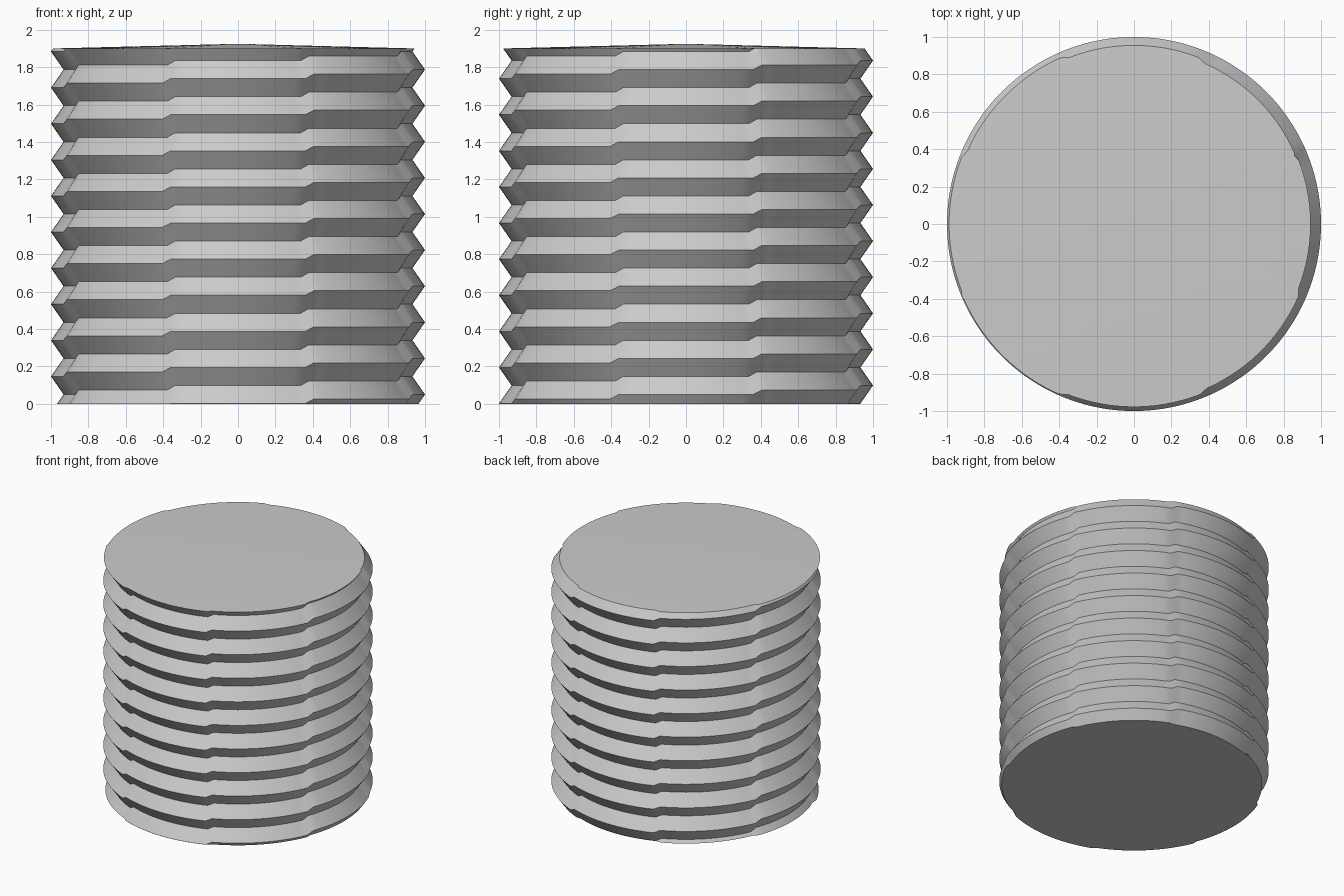
import bpy, bmesh, math
from mathutils import Vector

if "Cube" in bpy.data.objects:
    bpy.data.objects.remove(bpy.data.objects["Cube"])

CREST, ROOT = 1.0, 0.933      # thread radii
PITCH, START = 0.193, 0.05    # rise per turn, height of first crest
STEPS, COLS = 8, 128          # helix steps and columns per turn
TOP, APEX = 1.9, 1.925        # rim and centre of the top face
RINGS = range(-4, 24)         # half-pitch rings, trimmed afterwards

mat = bpy.data.materials.new("light grey")
mat.use_nodes = True
grey = (0.6, 0.6, 0.6, 1)
mat.diffuse_color = grey
mat.node_tree.nodes["Principled BSDF"].inputs["Base Color"].default_value = grey

bm = bmesh.new()

# V-shaped thread wall climbing in eight steps per turn
grid = []
for i in range(COLS):
    a = math.tau * (i + 0.5) / COLS
    lift = START + PITCH * round(a / math.tau * STEPS) / STEPS
    column = {}
    for j in RINGS:
        r = ROOT if j % 2 else CREST
        column[j] = bm.verts.new((r * math.cos(a), r * math.sin(a), lift + j * PITCH / 2))
    grid.append(column)

for i in range(COLS):
    shift = 2 if i == COLS - 1 else 0     # a full turn rises by one pitch
    here, there = grid[i], grid[(i + 1) % COLS]
    for j in RINGS:
        k = j + shift
        if j + 1 in here and k + 1 in there:
            bm.faces.new((here[j], there[k], there[k + 1], here[j + 1]))


# Trim an end flat and close it with a fan of faces
def cap(height, centre, direction):
    cut = bmesh.ops.bisect_plane(
        bm, geom=bm.verts[:] + bm.edges[:] + bm.faces[:], dist=1e-5,
        plane_co=(0, 0, height), plane_no=(0, 0, direction), clear_outer=True)
    rim = [e for e in cut["geom_cut"] if isinstance(e, bmesh.types.BMEdge) and e.is_boundary]
    hub = bm.verts.new(Vector((0, 0, centre)))
    for e in rim:
        bm.faces.new((e.verts[0], e.verts[1], hub))


cap(0, 0, -1)
cap(TOP, APEX, 1)
bmesh.ops.recalc_face_normals(bm, faces=bm.faces[:])

mesh = bpy.data.meshes.new("threaded_cylinder")
bm.to_mesh(mesh)
bm.free()
mesh.materials.append(mat)
obj = bpy.data.objects.new("threaded_cylinder", mesh)
bpy.context.collection.objects.link(obj)

bpy.ops.object.select_all(action="DESELECT")
obj.select_set(True)
bpy.context.view_layer.objects.active = obj
bpy.ops.object.shade_smooth_by_angle(angle=math.radians(35))
